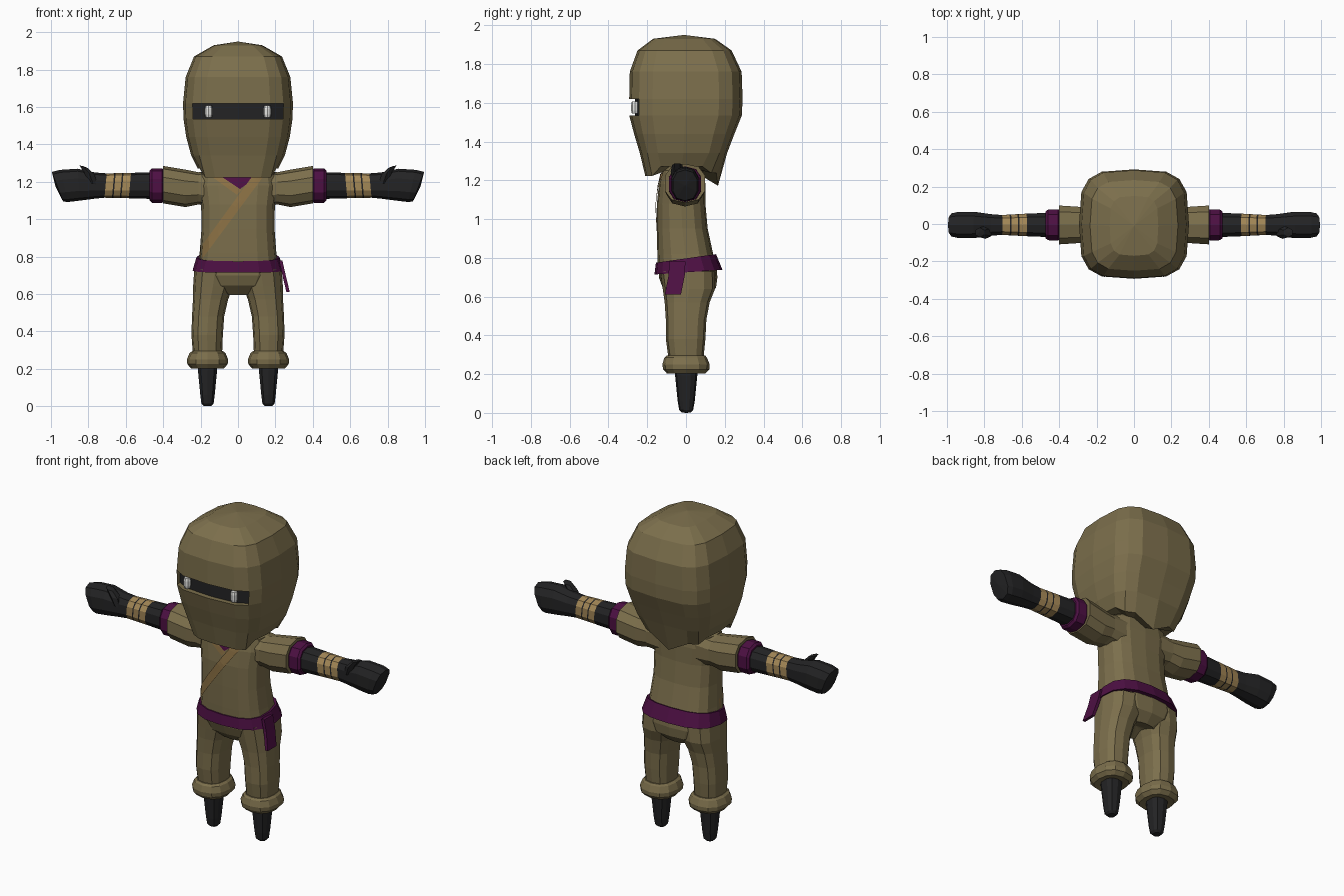
import bpy, bmesh, math
from mathutils import Vector
from mathutils.bvhtree import BVHTree

if "Cube" in bpy.data.objects:
    bpy.data.objects.remove(bpy.data.objects["Cube"])


def material(name, rgb):
    m = bpy.data.materials.new(name)
    m.diffuse_color = (*rgb, 1)
    m.use_nodes = True
    m.node_tree.nodes["Principled BSDF"].inputs["Base Color"].default_value = m.diffuse_color
    return m


KHAKI = material("khaki_cloth", (.200, .158, .072))
BLACK = material("black_cloth", (.017, .017, .018))
PURPLE = material("purple_cloth", (.074, .005, .056))
TAN = material("tan_strap", (.270, .170, .060))
WRAP = material("wrap_cloth", (.370, .245, .095))
WHITE = material("eye_white", (.8, .8, .78))


def finish(name, bm, mats, mirror=False):
    bmesh.ops.recalc_face_normals(bm, faces=bm.faces)
    me = bpy.data.meshes.new(name)
    bm.to_mesh(me)
    ob = bpy.data.objects.new(name, me)
    bpy.context.collection.objects.link(ob)
    for m in mats:
        me.materials.append(m)
    if mirror:
        ob.modifiers.new("mirror", 'MIRROR').use_mirror_merge = False
    return ob


def unit(n, power):
    """Points of a rounded square, starting at the front."""
    for i in range(n):
        a = 2 * math.pi * i / n - math.pi / 2
        c, s = math.cos(a), math.sin(a)
        yield (math.copysign(abs(c) ** (2 / power), c) if abs(c) > 1e-6 else 0,
               math.copysign(abs(s) ** (2 / power), s) if abs(s) > 1e-6 else 0)


def upright(z, rx, yf, yb, cx=0, n=16, power=2.8, dz=lambda u, v: 0):
    cy, ry = (yf + yb) / 2, (yb - yf) / 2
    return [(cx + u * rx, cy + v * ry, z + dz(u, v)) for u, v in unit(n, power)]


def sideways(x, cz, rz, ry, n=10, power=2.5, lean=0):
    return [(x + lean * v, u * ry - .005, cz + v * rz) for u, v in unit(n, power)]


def loft(rings, start=0, end=0, seg_mats=None):
    """Bridge rings; start/end push the cap centres along the path."""
    bm = bmesh.new()
    vs = [[bm.verts.new(p) for p in r] for r in rings]
    n = len(vs[0])
    for k in range(len(vs) - 1):
        for i in range(n):
            j = (i + 1) % n
            f = bm.faces.new((vs[k][i], vs[k][j], vs[k + 1][j], vs[k + 1][i]))
            f.material_index = seg_mats[k] if seg_mats else 0
    mid = [sum((Vector(p) for p in r), Vector()) / n for r in rings]
    for ring, c, d, push in ((vs[0], mid[0], mid[0] - mid[1], start),
                             (vs[-1], mid[-1], mid[-1] - mid[-2], end)):
        v = bm.verts.new(c + d.normalized() * push)
        for i in range(n):
            f = bm.faces.new((ring[i], ring[(i + 1) % n], v))
            f.material_index = seg_mats[0 if ring is vs[0] else -1] if seg_mats else 0
    return bm


# Hood: rounded box with a pointed back hem and a recessed eye slot
def hem(u, v):
    if v > .95 and abs(u) < .1:
        return -.09
    return -.04 if v < -.7 else (-.025 if v > .7 else .01)


head = [(1.93, .13, -.17, .15), (1.87, .235, -.25, .235), (1.76, .28, -.29, .287),
        (1.62, .294, -.293, .292), (1.535, .291, -.293, .288), (1.44, .277, -.268, .25),
        (1.34, .25, -.238, .212)]
rings = [upright(*r, power=3.6) for r in head]
rings.append(upright(1.262, .215, -.21, .165, power=3.4, dz=hem))
bm = loft(rings, .02, -.04)
bm.faces.ensure_lookup_table()
slot = [f for f in bm.faces if f.calc_center_median().y < -.2
        and 1.55 < f.calc_center_median().z < 1.6
        and abs(f.calc_center_median().x) < .22]
bmesh.ops.inset_region(bm, faces=slot, thickness=.008, depth=0)
res = bmesh.ops.extrude_face_region(bm, geom=slot)
bmesh.ops.delete(bm, geom=slot, context='FACES')
for g in res["geom"]:
    if isinstance(g, bmesh.types.BMVert):
        g.co.y += .03
    elif isinstance(g, bmesh.types.BMFace):
        g.material_index = 1
finish("hood", bm, [KHAKI, BLACK])

# Eyes
eye = [upright(z, r, -.262 - r, -.262 + r, cx=.157, n=8, power=2)
       for z, r in ((1.545, .017), (1.56, .021), (1.59, .021), (1.607, .017))]
finish("eyes", loft(eye), [WHITE], True)

# Tunic body
body = [(.74, .215, -.145, .16), (.82, .205, -.148, .14), (.95, .195, -.15, .112),
        (1.08, .197, -.15, .1), (1.18, .212, -.14, .1), (1.25, .2, -.125, .09),
        (1.29, .12, -.08, .07)]
bm = loft([upright(*r) for r in body])
surface = BVHTree.FromBMesh(bm)
finish("tunic", bm, [KHAKI])


def patch(name, corners, mat, lift, nu=20, nv=4):
    """Thin cloth patch laid on the tunic front; corners are (x, z) pairs."""
    a, b, c, d = (Vector(p) for p in corners)
    bm = bmesh.new()
    grid = []
    for i in range(nu + 1):
        row = []
        for j in range(nv + 1):
            p = a.lerp(b, i / nu).lerp(d.lerp(c, i / nu), j / nv)
            hit, nor, _, _ = surface.ray_cast(Vector((p.x, -1, p.y)), Vector((0, 1, 0)))
            if hit is None:
                hit, nor, _, _ = surface.find_nearest(Vector((p.x, -.05, p.y)))
            row.append(bm.verts.new(hit + Vector((0, -lift, 0)) + nor * .002))
        grid.append(row)
    for i in range(nu):
        for j in range(nv):
            bm.faces.new((grid[i][j], grid[i + 1][j], grid[i + 1][j + 1], grid[i][j + 1]))
    finish(name, bm, [mat])


# Crossed collar and diagonal strap
patch("collar", ((-.11, 1.235), (.11, 1.235), (.006, 1.158), (-.006, 1.158)), PURPLE, .004)
patch("strap", ((.08, 1.235), (-.2, .85), (-.205, .77), (.14, 1.235)), TAN, .007)
patch("lapel", ((-.15, 1.235), (-.005, 1.13), (.02, 1.155), (-.10, 1.235)), TAN, .006)

# Sleeves
sleeve = [(.12, 1.165, .10, .095), (.21, 1.165, .086, .095), (.28, 1.165, .10, .10),
          (.40, 1.185, .10, .108)]
finish("sleeves", loft([sideways(*r) for r in sleeve], 0, -.02), [KHAKI], True)

# Upper arm bands
band = [(.395, 1.18, .08, .078), (.405, 1.18, .092, .087), (.46, 1.18, .092, .085),
        (.472, 1.18, .08, .075)]
finish("arm_bands", loft([sideways(*r) for r in band]), [PURPLE], True)

# Forearms and fists, with three wrapped stripes
arm = [sideways(.38, 1.18, .072, .07), sideways(.47, 1.18, .071, .067)]
mats = [0, 0]
for x0, x1 in ((.578, .618), (.626, .66), (.668, .708)):
    for x in (x0, x1):
        t = (x - .57) / .14
        arm.append(sideways(x, 1.18, .068 - .003 * t, .063 - .008 * t, lean=-.006))
    mats += [1, 0]
arm += [sideways(.765, 1.18, .07, .06), sideways(.85, 1.185, .085, .072, lean=.008),
        sideways(.93, 1.178, .086, .073, lean=.02), sideways(.965, 1.174, .079, .064, lean=.03)]
mats += [0, 0, 0]
finish("forearms", loft(arm, 0, .01, mats), [BLACK, WRAP], True)

# Thumbs
thumb = [[(x + u * r, -.045 + v * r, z + u * r * .3) for u, v in unit(6, 2)]
         for x, z, r in ((.775, 1.19, .026), (.795, 1.245, .034), (.825, 1.28, .026))]
finish("thumbs", loft(thumb, 0, .006), [BLACK], True)

# Trousers: seat, legs and puffed cuffs
seat = [(.78, .212, -.14, .155), (.70, .226, -.14, .162), (.645, .19, -.12, .155),
        (.595, .09, -.07, .11)]
finish("trouser_seat", loft([upright(*r, power=2.6) for r in seat], 0, -.03), [KHAKI])
leg = [(.73, .112, -.132, .15, .122), (.64, .106, -.12, .15, .134),
       (.57, .094, -.11, .122, .147), (.48, .086, -.104, .105, .160),
       (.38, .084, -.104, .100, .165), (.28, .078, -.09, .09, .163)]
finish("trouser_legs", loft([upright(*r, n=12, power=2.6) for r in leg]), [KHAKI], True)
cuff = [(.295, .082, -.10, .10), (.285, .096, -.112, .108), (.25, .110, -.122, .122),
        (.225, .108, -.118, .12), (.203, .088, -.098, .098)]
finish("trouser_cuffs", loft([upright(*r, cx=.163, n=12, power=2.4) for r in cuff], 0, -.01),
       [KHAKI], True)

# Feet
foot = [(.24, .056, -.06, .06), (.19, .053, -.056, .058), (.06, .040, -.043, .045),
        (.015, .034, -.035, .037), (.002, .022, -.022, .025)]
finish("feet", loft([upright(*r, cx=.163, n=10, power=2.6) for r in foot], 0, .002),
       [BLACK], True)

# Belt, riding higher at the back, and its hanging end
belt = [upright(.797, .222, -.155, .155, power=2.6, dz=lambda u, v: .022 * v),
        upright(.726, .243, -.163, .188, power=2.6, dz=lambda u, v: .012 * v)]
finish("belt", loft(belt, -.03, -.03), [PURPLE])
tail = [[(x + sx * .009, y + sy * .042, z) for sx, sy in ((-1, -1), (1, -1), (1, 1), (-1, 1))]
        for x, y, z in ((.228, -.045, .78), (.244, -.048, .71), (.268, -.068, .61))]
finish("belt_tail", loft(tail), [PURPLE])
